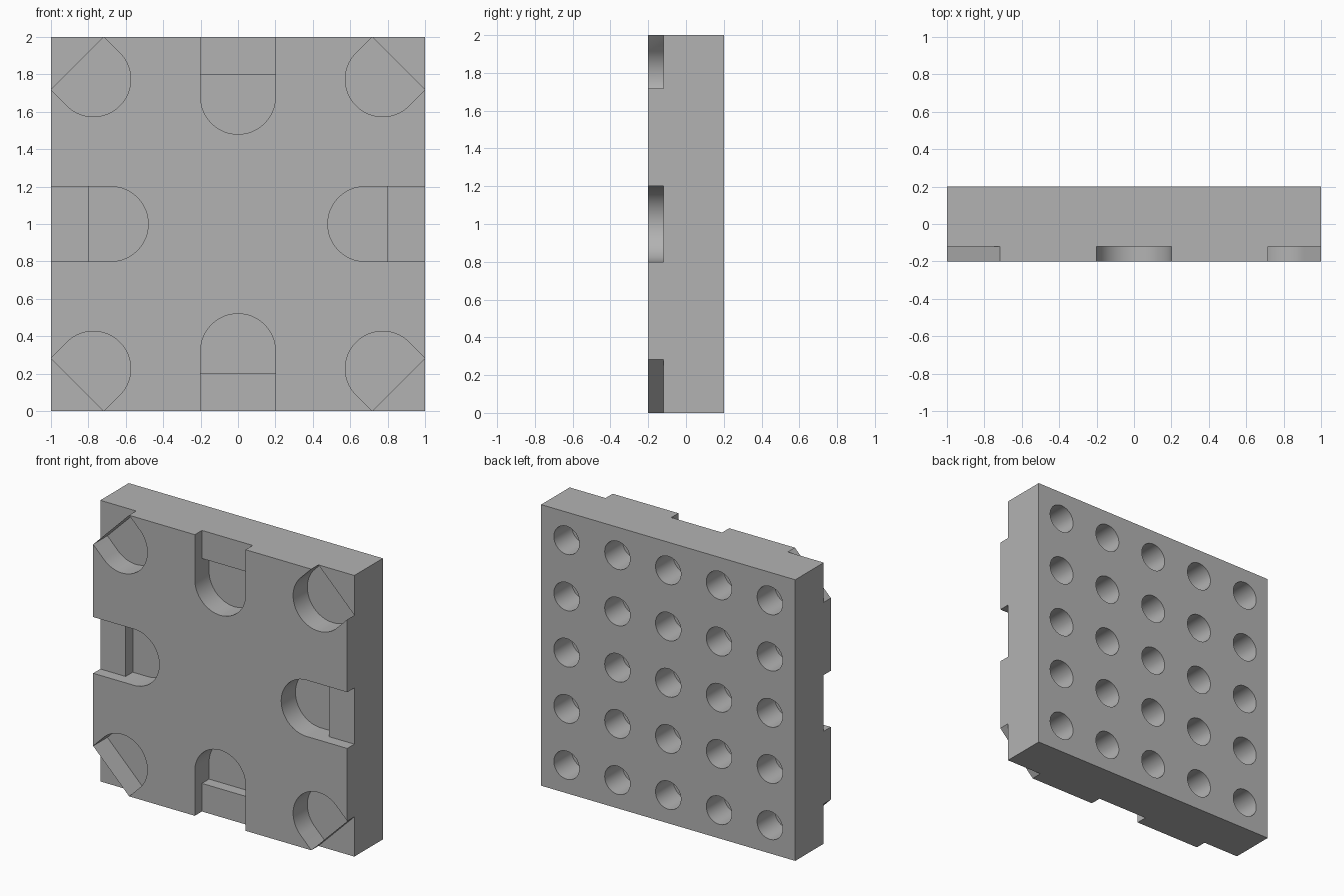
import bpy, bmesh, math
from mathutils import Matrix, Vector

if "Cube" in bpy.data.objects:
    bpy.data.objects.remove(bpy.data.objects["Cube"])

HALF, THICK = 1.0, 0.4
FRONT, BACK = -THICK / 2, THICK / 2
SLOT_R = 0.2          # half width and end radius of each slot
LEDGE = 0.12          # distance from arc centre to ledge
LEDGE_DEPTH, POCKET_DEPTH = 0.08, 0.16
HOLE_R, HOLE_DEPTH, PITCH = 0.1, 0.2, 0.4

grey = bpy.data.materials.new("plain_grey")
grey.use_nodes = True
colour = (0.45, 0.45, 0.45, 1)
grey.diffuse_color = colour
grey.node_tree.nodes["Principled BSDF"].inputs["Base Color"].default_value = colour


def make_object(name, bm):
    bmesh.ops.recalc_face_normals(bm, faces=bm.faces)
    mesh = bpy.data.meshes.new(name)
    bm.to_mesh(mesh)
    bm.free()
    mesh.materials.append(grey)
    obj = bpy.data.objects.new(name, mesh)
    bpy.context.collection.objects.link(obj)
    return obj


def add_prism(bm, outline, matrix, y0, y1):
    """Extrude a flat (x, z) outline, placed by matrix, from y0 to y1."""
    face = bm.faces.new([bm.verts.new(matrix @ Vector((u, y0, v))) for u, v in outline])
    ext = bmesh.ops.extrude_face_region(bm, geom=[face], use_keep_orig=True)
    moved = [g for g in ext["geom"] if isinstance(g, bmesh.types.BMVert)]
    bmesh.ops.translate(bm, verts=moved, vec=(0, y1 - y0, 0))


def circle_points(radius, start, sweep, steps, closed):
    count = steps if closed else steps + 1
    return [(radius * math.cos(start + sweep * i / steps),
             radius * math.sin(start + sweep * i / steps)) for i in range(count)]


def carve(target, cutter):
    mod = target.modifiers.new(cutter.name, "BOOLEAN")
    mod.operation, mod.solver, mod.object = "DIFFERENCE", "EXACT", cutter
    bpy.context.view_layer.objects.active = target
    bpy.ops.object.modifier_apply(modifier=mod.name)
    bpy.data.objects.remove(cutter)


# Square plate
bm = bmesh.new()
bmesh.ops.create_cube(bm, size=1, matrix=Matrix.Translation((0, 0, HALF))
                      @ Matrix.Diagonal((2 * HALF, THICK, 2 * HALF, 1)))
plate = make_object("connector_plate", bm)

# Round-ended pockets and shallow ledges, on every edge and corner of the front
pocket = [(SLOT_R, LEDGE)] + circle_points(SLOT_R, 0, -math.pi, 32, False) + [(-SLOT_R, LEDGE)]
ledge = [(-SLOT_R, LEDGE), (SLOT_R, LEDGE), (SLOT_R, 0.5), (-SLOT_R, 0.5)]
pockets, ledges = bmesh.new(), bmesh.new()
for i in range(8):
    edge_reach = HALF - SLOT_R
    corner_reach = HALF * math.sqrt(2) - SLOT_R
    reach = (corner_reach if i % 2 else edge_reach) - LEDGE
    place = (Matrix.Translation((0, 0, HALF)) @ Matrix.Rotation(i * math.pi / 4, 4, "Y")
             @ Matrix.Translation((0, 0, reach)))
    add_prism(pockets, pocket, place, FRONT - 0.1, FRONT + POCKET_DEPTH)
    add_prism(ledges, ledge, place, FRONT - 0.1, FRONT + LEDGE_DEPTH)
carve(plate, make_object("pocket_cutter", pockets))
carve(plate, make_object("ledge_cutter", ledges))

# Five by five grid of blind holes in the back
holes = bmesh.new()
ring = circle_points(HOLE_R, 0, 2 * math.pi, 48, True)
for col in range(-2, 3):
    for row in range(-2, 3):
        place = Matrix.Translation((col * PITCH, 0, HALF + row * PITCH))
        add_prism(holes, ring, place, BACK - HOLE_DEPTH, BACK + 0.1)
carve(plate, make_object("hole_cutter", holes))

# Smooth curved walls, crisp edges
bpy.ops.object.select_all(action="DESELECT")
plate.select_set(True)
bpy.context.view_layer.objects.active = plate
bpy.ops.object.shade_smooth_by_angle(angle=math.radians(30))
